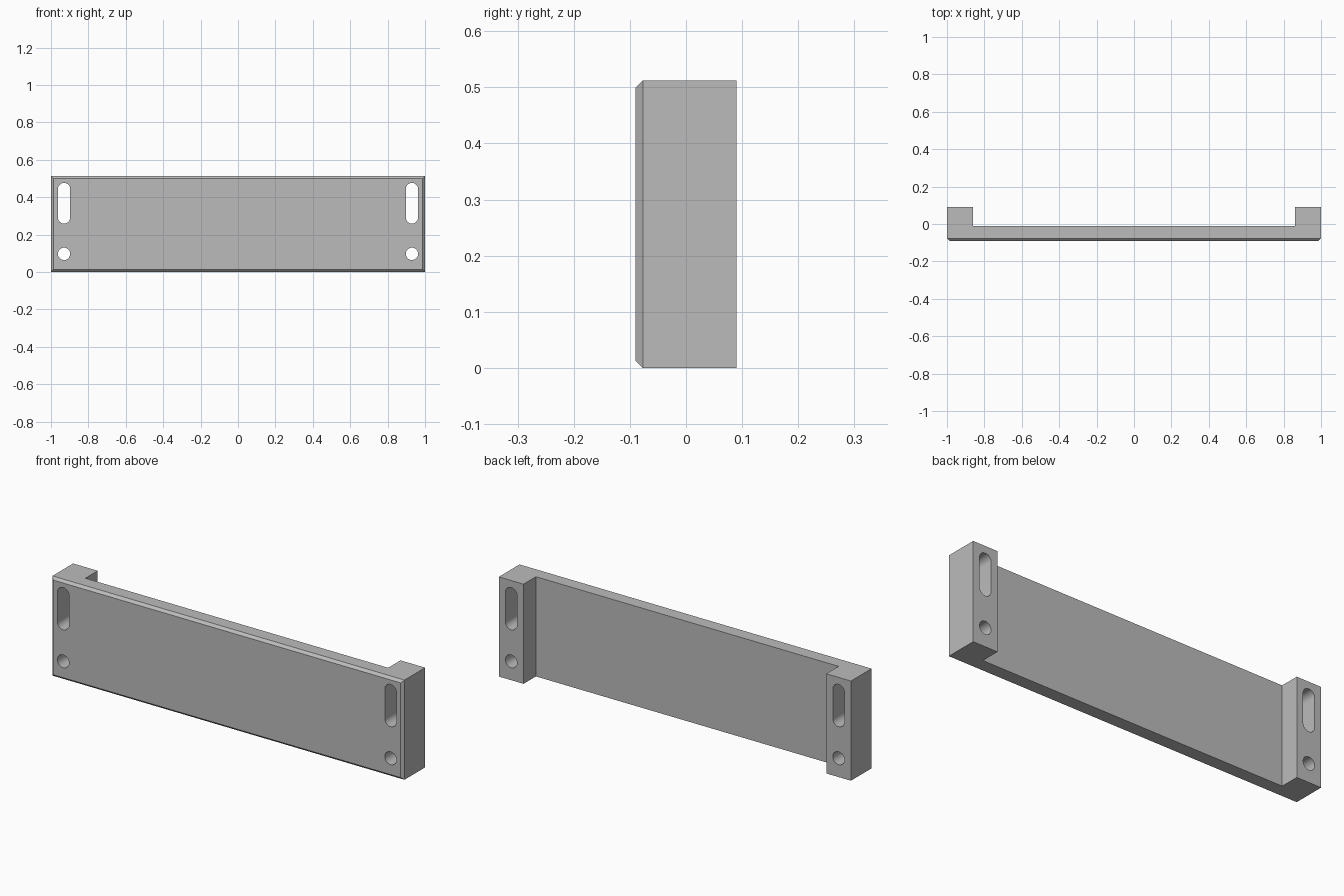
import bpy, bmesh
from math import cos, sin, pi

old = bpy.data.objects.get("Cube")
if old:
    bpy.data.objects.remove(old, do_unlink=True)

HEIGHT, FRONT, BACK, PLATE_BACK = 0.512, -0.09, 0.09, -0.01
POST_INNER, CHAMFER = 0.86, 0.013
HOLE_X, HOLE_R = 0.93, 0.033

grey = bpy.data.materials.new("plain grey")
grey.use_nodes = True
colour = (0.5, 0.5, 0.5, 1)
grey.diffuse_color = colour
grey.node_tree.nodes["Principled BSDF"].inputs["Base Color"].default_value = colour


def prism(name, points, offset, bevel_front=False):
    """Extrude a closed outline along an offset vector."""
    bm = bmesh.new()
    face = bm.faces.new([bm.verts.new(p) for p in points])
    ext = bmesh.ops.extrude_face_region(bm, geom=[face])
    moved = [v for v in ext["geom"] if isinstance(v, bmesh.types.BMVert)]
    bmesh.ops.translate(bm, verts=moved, vec=offset)
    bmesh.ops.recalc_face_normals(bm, faces=bm.faces)
    if bevel_front:
        rim = [e for e in bm.edges if all(abs(v.co.y - FRONT) < 1e-5 for v in e.verts)]
        bmesh.ops.bevel(bm, geom=rim, offset=CHAMFER, segments=1,
                        profile=0.5, affect='EDGES')
    mesh = bpy.data.meshes.new(name)
    bm.to_mesh(mesh)
    bm.free()
    mesh.materials.append(grey)
    obj = bpy.data.objects.new(name, mesh)
    bpy.context.collection.objects.link(obj)
    return obj


def slot_outline(x, low, high, steps=24):
    """Round-ended outline; equal centres give a plain circle."""
    top = [(x + HOLE_R * cos(pi * i / steps), -0.2, high + HOLE_R * sin(pi * i / steps))
           for i in range(steps + 1)]
    bottom = [(x - HOLE_R * cos(pi * i / steps), -0.2, low - HOLE_R * sin(pi * i / steps))
              for i in range(steps + 1)]
    return top + bottom if high > low else top + bottom[1:-1]


# Front plate and two rear posts as one U-shaped body with a chamfered front rim
half = [(1, FRONT), (1, BACK), (POST_INNER, BACK), (POST_INNER, PLATE_BACK)]
outline = half + [(-x, y) for x, y in reversed(half)]
panel = prism("mounting_panel", [(x, y, 0) for x, y in outline],
              (0, 0, HEIGHT), bevel_front=True)

# Slots and round holes through both posts
for side in (-1, 1):
    for low, high in ((0.097, 0.097), (0.292, 0.443)):
        cutter = prism("hole_cutter", slot_outline(side * HOLE_X, low, high), (0, 0.4, 0))
        cutter.hide_render = True
        cut = panel.modifiers.new("hole", 'BOOLEAN')
        cut.operation, cut.solver, cut.object = 'DIFFERENCE', 'EXACT', cutter
        bpy.context.view_layer.objects.active = panel
        bpy.ops.object.modifier_apply(modifier=cut.name)
        bpy.data.objects.remove(cutter, do_unlink=True)

# Smooth hole walls, crisp edges elsewhere
panel.select_set(True)
bpy.ops.object.shade_smooth_by_angle(angle=pi / 6)
